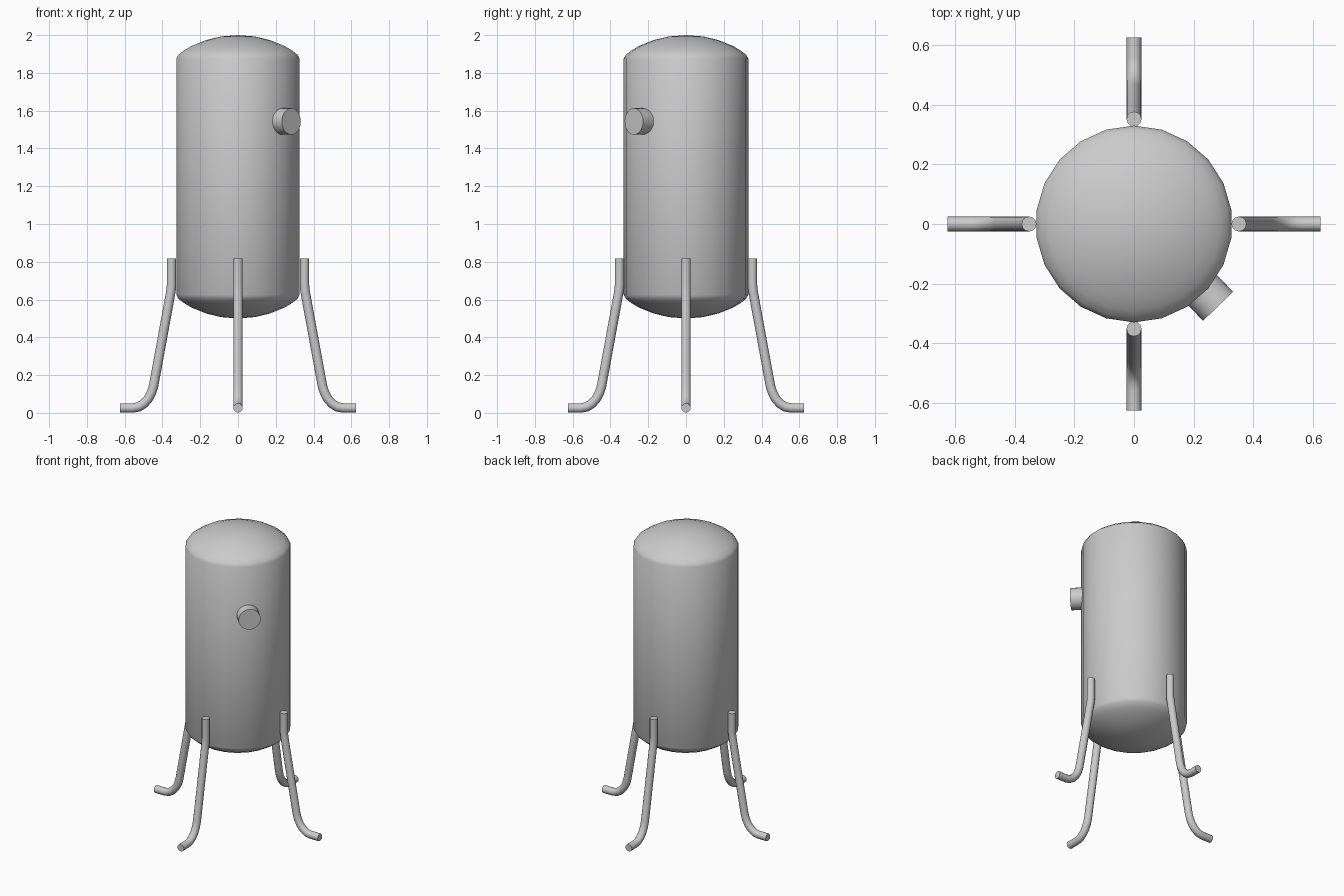
import bpy, bmesh, math
from mathutils import Vector, Matrix

if "Cube" in bpy.data.objects:
    bpy.data.objects.remove(bpy.data.objects["Cube"])


def smooth(obj, angle=40):
    bpy.ops.object.select_all(action='DESELECT')
    obj.select_set(True)
    bpy.context.view_layer.objects.active = obj
    bpy.ops.object.shade_smooth_by_angle(angle=math.radians(angle))


def mesh_object(name, bm):
    bmesh.ops.recalc_face_normals(bm, faces=bm.faces)
    me = bpy.data.meshes.new(name)
    bm.to_mesh(me)
    bm.free()
    obj = bpy.data.objects.new(name, me)
    bpy.context.collection.objects.link(obj)
    smooth(obj)
    return obj


# Tank: dished profile, mirrored for the bottom, spun round the z axis
MID = 1.25
dome = [(0, 2.0), (0.09, 1.993), (0.17, 1.974), (0.25, 1.942),
        (0.29, 1.918), (0.318, 1.896), (0.33, 1.875)]
profile = dome + [(r, 2 * MID - z) for r, z in reversed(dome)]
bm = bmesh.new()
verts = [bm.verts.new((0, r, z)) for r, z in profile]
edges = [bm.edges.new(p) for p in zip(verts, verts[1:])]
bmesh.ops.spin(bm, geom=verts + edges, axis=(0, 0, 1), cent=(0, 0, 0),
               angle=math.tau, steps=22, use_duplicate=False)
bmesh.ops.remove_doubles(bm, verts=bm.verts, dist=1e-4)
mesh_object("tank", bm)

# Nozzle: short closed stub on the front right
a = math.radians(-46)
axis = Vector((math.cos(a), math.sin(a), 0))
end = Vector((0.282, -0.276, 1.543))
length = 0.12
bm = bmesh.new()
bmesh.ops.create_cone(
    bm, cap_ends=True, segments=24, radius1=0.07, radius2=0.07, depth=length,
    matrix=Matrix.Translation(end - axis * length / 2)
    @ axis.to_track_quat('Z', 'Y').to_matrix().to_4x4())
mesh_object("nozzle", bm)

# Legs: bent round tubes, four round the tank
TUBE = 0.025
path = [(0.352, 0.82), (0.352, 0.68), (0.354, 0.655), (0.359, 0.625),
        (0.447, 0.145), (0.458, 0.110), (0.475, 0.078), (0.498, 0.052),
        (0.525, 0.035), (0.555, 0.029), (0.625, 0.029)]


def leg(name, turn):
    cu = bpy.data.curves.new(name, 'CURVE')
    cu.dimensions = '3D'
    cu.bevel_depth = TUBE
    cu.bevel_resolution = 4
    cu.use_fill_caps = True
    sp = cu.splines.new('POLY')
    sp.points.add(len(path) - 1)
    for p, (r, z) in zip(sp.points, path):
        p.co = (r * math.cos(turn), r * math.sin(turn), z - 0.003, 1)
    obj = bpy.data.objects.new(name, cu)
    bpy.context.collection.objects.link(obj)
    bpy.ops.object.select_all(action='DESELECT')
    obj.select_set(True)
    bpy.context.view_layer.objects.active = obj
    bpy.ops.object.convert(target='MESH')
    smooth(bpy.context.view_layer.objects.active)


for i, side in enumerate(("right", "back", "left", "front")):
    leg(side + "_leg", i * math.pi / 2)
